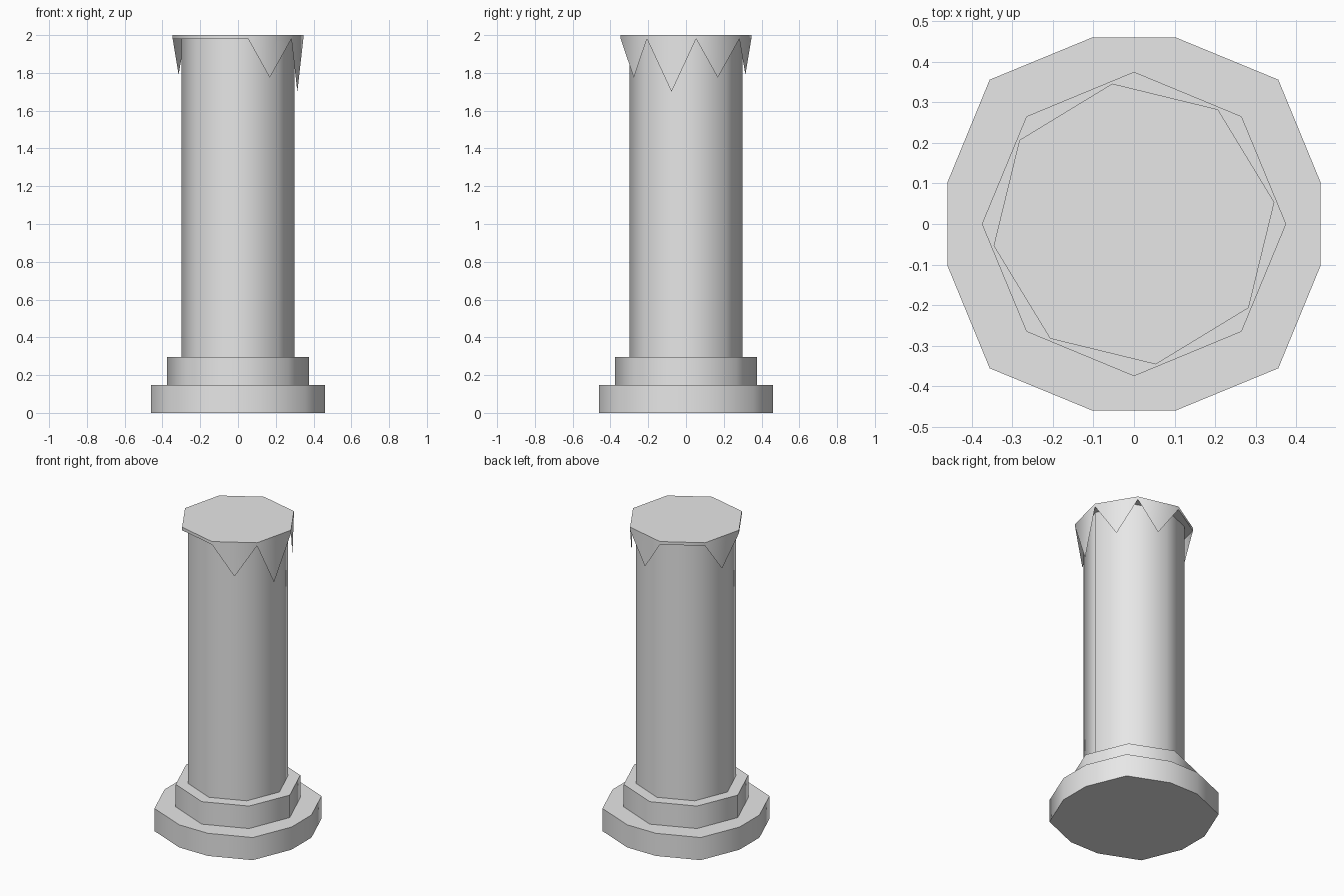
import bpy, bmesh
from math import sin, cos, radians

cube = bpy.data.objects.get("Cube")
if cube:
    bpy.data.objects.remove(cube)

stone = bpy.data.materials.new("grey_stone")
stone.use_nodes = True
stone.diffuse_color = (0.8, 0.8, 0.8, 1)
stone.node_tree.nodes["Principled BSDF"].inputs["Base Color"].default_value = (0.8, 0.8, 0.8, 1)


def polar(radius, degrees):
    return radius * cos(radians(degrees)), radius * sin(radians(degrees))


def finish(name, bm):
    """Turn the bmesh into a stone object with smooth sides and sharp rims."""
    mesh = bpy.data.meshes.new(name)
    bm.to_mesh(mesh)
    bm.free()
    mesh.materials.append(stone)
    obj = bpy.data.objects.new(name, mesh)
    bpy.context.collection.objects.link(obj)
    bpy.ops.object.select_all(action='DESELECT')
    bpy.context.view_layer.objects.active = obj
    obj.select_set(True)
    bpy.ops.object.shade_smooth_by_angle(angle=radians(50))


def prism(name, outline, bottom, top):
    bm = bmesh.new()
    low = [bm.verts.new((x, y, bottom)) for x, y in outline]
    high = [bm.verts.new((x, y, top)) for x, y in outline]
    bm.faces.new(low[::-1])
    bm.faces.new(high)
    for i in range(len(low)):
        j = (i + 1) % len(low)
        bm.faces.new((low[i], low[j], high[j], high[i]))
    finish(name, bm)


def octagon(radius, turn=0):
    return [polar(radius, turn + 45 * i) for i in range(8)]


# Twelve-sided plinth: three corners per quarter, the diagonal one further out
plinth = []
for quarter in range(4):
    for angle, radius in ((12.7, 0.471), (45, 0.503), (77.3, 0.471)):
        plinth.append(polar(radius, 90 * quarter + angle))
prism("plinth", plinth, 0, 0.148)

# Step and shaft
prism("step", octagon(0.375), 0.148, 0.295)
prism("shaft", octagon(0.3), 0.295, 1.98)

# Cap: thin turned octagon whose sides hang down as points, some broken away
RIM, TOP = 1.98, 2.0
tips = {0: 1.775, 1: 1.79, 3: 1.79, 6: 1.775, 7: 1.7}
outline = octagon(0.35, 8.8)
bm = bmesh.new()
high = [bm.verts.new((x, y, TOP)) for x, y in outline]
low = [bm.verts.new((x, y, RIM)) for x, y in outline]
bm.faces.new(high)
bm.faces.new([bm.verts.new((x, y, RIM)) for x, y in reversed(outline)])
for i in range(8):
    j = (i + 1) % 8
    side = [high[j], high[i], low[i]]
    if i in tips:
        middle = (low[i].co + low[j].co) / 2
        side.append(bm.verts.new((middle.x, middle.y, tips[i])))
    bm.faces.new(side + [low[j]])
finish("jagged_cap", bm)
